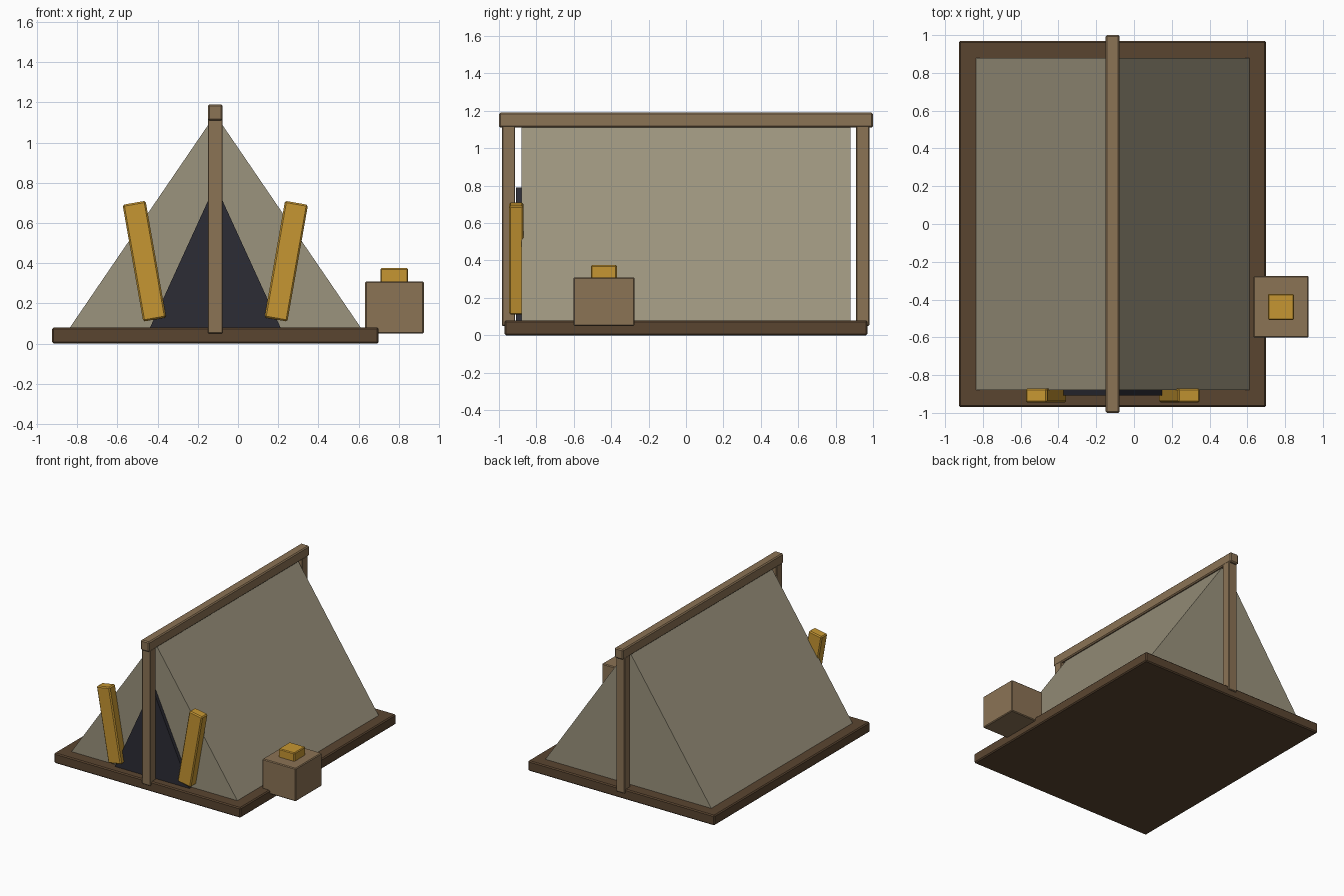
import bpy
import bmesh
from math import radians
from mathutils import Matrix

cube = bpy.data.objects.get("Cube")
if cube:
    bpy.data.objects.remove(cube, do_unlink=True)


def material(name, hex_code):
    # Convert a display colour to linear values
    srgb = [int(hex_code[i:i + 2], 16) / 255 for i in (0, 2, 4)]
    rgba = [((c + 0.055) / 1.055) ** 2.4 for c in srgb] + [1]
    mat = bpy.data.materials.new(name)
    mat.use_nodes = True
    mat.diffuse_color = rgba
    bsdf = next(n for n in mat.node_tree.nodes if n.type == "BSDF_PRINCIPLED")
    bsdf.inputs["Base Color"].default_value = rgba
    bsdf.inputs["Roughness"].default_value = 0.9
    return mat


WOOD = material("wood", "8B7355")
DARK_WOOD = material("dark wood", "5A4530")
CANVAS = material("canvas", "9B937D")
GOLD = material("gold", "C69632")
DOORWAY = material("dark doorway", "2C2C35")

CX = -0.113  # centre line of the tent


def add_object(name, bm, mat):
    bmesh.ops.recalc_face_normals(bm, faces=bm.faces[:])
    mesh = bpy.data.meshes.new(name)
    bm.to_mesh(mesh)
    bm.free()
    mesh.materials.append(mat)
    obj = bpy.data.objects.new(name, mesh)
    bpy.context.collection.objects.link(obj)
    return obj


def box(name, mat, xs, ys, zs, bevel=0.008, tilt=0):
    bm = bmesh.new()
    size = [b - a for a, b in (xs, ys, zs)]
    bmesh.ops.create_cube(bm, size=1, matrix=Matrix.Diagonal((*size, 1)))
    obj = add_object(name, bm, mat)
    obj.location = [(a + b) / 2 for a, b in (xs, ys, zs)]
    obj.rotation_euler.y = radians(tilt)
    mod = obj.modifiers.new("soft edges", "BEVEL")
    mod.width = bevel
    mod.segments = 1
    return obj


def triangle_prism(name, mat, half_width, bottom, top, y0, y1):
    bm = bmesh.new()
    profile = [(CX - half_width, bottom), (CX + half_width, bottom), (CX, top)]
    face = bm.faces.new([bm.verts.new((x, y0, z)) for x, z in profile])
    ext = bmesh.ops.extrude_face_region(bm, geom=[face])
    verts = [g for g in ext["geom"] if isinstance(g, bmesh.types.BMVert)]
    bmesh.ops.translate(bm, verts=verts, vec=(0, y1 - y0, 0))
    return add_object(name, bm, mat)


# Ground platform
box("platform", DARK_WOOD, (CX - 0.813, CX + 0.813), (-0.97, 0.97), (0, 0.08))

# Tent cloth and doorway
triangle_prism("tent_canvas", CANVAS, 0.727, 0.075, 1.14, -0.88, 0.88)
triangle_prism("doorway", DOORWAY, 0.327, 0.075, 0.79, -0.908, -0.87)

# Ridge beam and the two posts under it
pole = (CX - 0.037, CX + 0.037)
box("ridge_beam", WOOD, pole, (-1, 1), (1.11, 1.19))
for name, y in (("front_post", -0.948), ("back_post", 0.945)):
    box(name, WOOD, pole, (y - 0.035, y + 0.035), (0.05, 1.12), 0.004)

# Leaning door flaps
for name, side in (("right_flap", -1), ("left_flap", 1)):
    x = CX + side * 0.353
    box(name, GOLD, (x - 0.058, x + 0.058), (-0.945, -0.87), (0.115, 0.705),
        tilt=side * 10)

# Crate beside the tent
box("crate", WOOD, (0.633, 0.925), (-0.602, -0.275), (0.05, 0.31), 0.006)
box("crate_top_block", GOLD, (0.709, 0.847), (-0.508, -0.37), (0.30, 0.375), 0.006)
